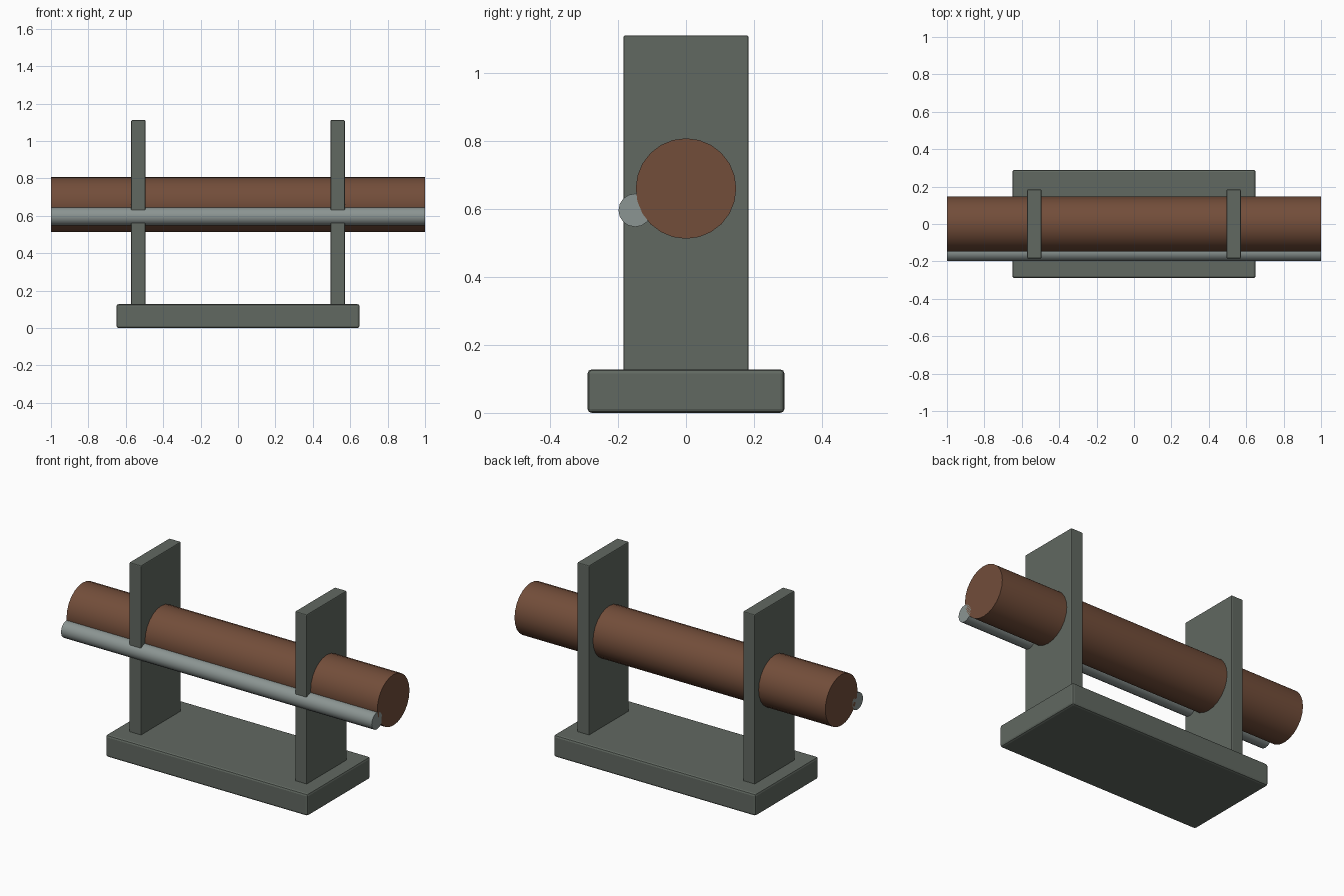
import bpy
from math import radians

if "Cube" in bpy.data.objects:
    bpy.data.objects.remove(bpy.data.objects["Cube"])


def material(name, rgb):
    m = bpy.data.materials.new(name)
    m.diffuse_color = (*rgb, 1)
    m.use_nodes = True
    m.node_tree.nodes["Principled BSDF"].inputs["Base Color"].default_value = m.diffuse_color
    return m


frame_mat = material("dark_grey_green", (0.12, 0.14, 0.12))
roller_mat = material("brown", (0.17, 0.075, 0.042))
rod_mat = material("pale_metal", (0.26, 0.30, 0.29))


def finish(ob, name, mat):
    ob.name = name
    ob.data.materials.append(mat)
    bpy.ops.object.transform_apply(location=False, rotation=True, scale=True)
    return ob


def box(name, lo, hi, bevel, mat):
    bpy.ops.mesh.primitive_cube_add(
        size=1, location=[(a + b) / 2 for a, b in zip(lo, hi)])
    ob = bpy.context.object
    ob.scale = [b - a for a, b in zip(lo, hi)]
    finish(ob, name, mat)
    mod = ob.modifiers.new("soft_edges", 'BEVEL')
    mod.width = bevel
    mod.segments = 2


def bar(name, y, z, radius, sides, mat):
    bpy.ops.mesh.primitive_cylinder_add(
        vertices=sides, radius=radius, depth=2, location=(0, y, z),
        rotation=(0, radians(90), 0))
    finish(bpy.context.object, name, mat)
    bpy.ops.object.shade_smooth_by_angle(angle=radians(35))


# Base slab
box("base", (-0.65, -0.29, 0), (0.65, 0.29, 0.128), 0.012, frame_mat)

# Two upright plates
for side, x in (("left", -0.533), ("right", 0.533)):
    box(side + "_upright", (x - 0.038, -0.184, 0.115),
        (x + 0.038, 0.184, 1.112), 0.005, frame_mat)

# Large roller and the thin rod along its front
bar("roller", 0, 0.661, 0.148, 24, roller_mat)
bar("front_rod", -0.15, 0.597, 0.049, 16, rod_mat)
